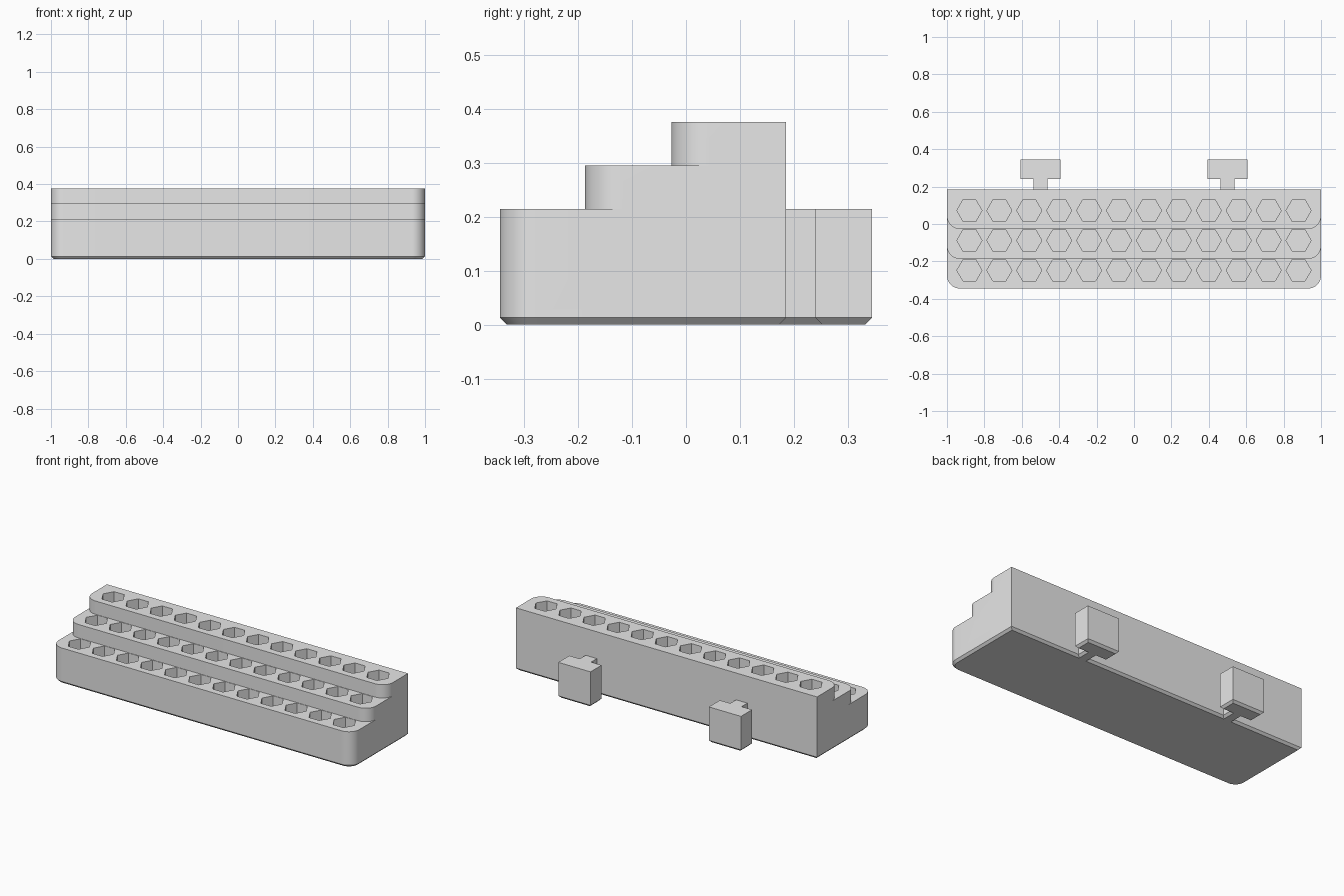
import bpy, bmesh
from math import pi, sin, cos, radians

cube = bpy.data.objects.get("Cube")
if cube:
    bpy.data.objects.remove(cube, do_unlink=True)

BACK, RADIUS, CHAMFER = 0.185, 0.07, 0.013
HOLE_R, HOLE_DEPTH, PITCH, COUNT = 0.067, 0.17, 0.16, 12
# front edge, top height and hole row of each step
STEPS = [(-0.345, 0.214, -0.248), (-0.187, 0.295, -0.088), (-0.027, 0.375, 0.072)]

grey = bpy.data.materials.new("light grey plastic")
grey.use_nodes = True
grey.diffuse_color = (0.8, 0.8, 0.8, 1)
grey.node_tree.nodes["Principled BSDF"].inputs["Base Color"].default_value = (0.8, 0.8, 0.8, 1)


def make_object(name, bm):
    bmesh.ops.recalc_face_normals(bm, faces=bm.faces)
    mesh = bpy.data.meshes.new(name)
    bm.to_mesh(mesh)
    bm.free()
    mesh.materials.append(grey)
    obj = bpy.data.objects.new(name, mesh)
    bpy.context.collection.objects.link(obj)
    return obj


def add_prism(bm, outline, z0, z1, chamfer=0):
    """Extrude a counter-clockwise outline, optionally chamfering its bottom."""
    low = [bm.verts.new((x, y, z0 + chamfer)) for x, y in outline]
    high = [bm.verts.new((x, y, z1)) for x, y in outline]
    bottom = bm.faces.new(low[::-1])
    bm.faces.new(high)
    for i in range(len(low)):
        j = (i + 1) % len(low)
        bm.faces.new((low[i], low[j], high[j], high[i]))
    if chamfer:
        bm.normal_update()
        bmesh.ops.inset_region(bm, faces=[bottom], thickness=chamfer,
                               use_even_offset=True, use_boundary=True)
        for v in bottom.verts:
            v.co.z = z0


def arc(cx, cy, start, segments=12):
    angles = [start + i * pi / 2 / segments for i in range(segments + 1)]
    return [(cx + RADIUS * cos(a), cy + RADIUS * sin(a)) for a in angles]


def step_outline(front, clips=()):
    """Rounded front corners, square back, with T-shaped clips on the back."""
    pts = arc(-1 + RADIUS, front + RADIUS, pi) + arc(1 - RADIUS, front + RADIUS, 1.5 * pi)
    pts.append((1, BACK))
    half = [(0.0375, BACK), (0.0375, 0.24), (0.107, 0.24), (0.107, 0.345)]
    for cx in clips:
        pts += [(cx + x, y) for x, y in half]
        pts += [(cx - x, y) for x, y in reversed(half)]
    pts.append((-1, BACK))
    return pts


def boolean(target, tool, operation):
    tool.hide_render = True
    mod = target.modifiers.new(operation.lower(), 'BOOLEAN')
    mod.operation, mod.solver, mod.object = operation, 'EXACT', tool
    bpy.context.view_layer.objects.active = target
    bpy.ops.object.modifier_apply(modifier=mod.name)
    bpy.data.objects.remove(tool, do_unlink=True)


# stepped body: base with clips, then two upper steps
body = None
for i, (front, top, row) in enumerate(STEPS):
    bm = bmesh.new()
    if i == 0:
        add_prism(bm, step_outline(front, (0.5, -0.5)), 0, top, CHAMFER)
        body = make_object("stepped_holder", bm)
    else:
        add_prism(bm, step_outline(front), 0.1, top)
        boolean(body, make_object("upper_step", bm), 'UNION')

# rows of hexagonal sockets
bm = bmesh.new()
for front, top, row in STEPS:
    for i in range(COUNT):
        cx = (i - (COUNT - 1) / 2) * PITCH
        hexagon = [(cx + HOLE_R * cos(k * pi / 3), row + HOLE_R * sin(k * pi / 3)) for k in range(6)]
        add_prism(bm, hexagon, top - HOLE_DEPTH, top + 0.05)
boolean(body, make_object("socket_cutter", bm), 'DIFFERENCE')

# smooth rounded corners, keep crisp edges
bpy.ops.object.select_all(action='DESELECT')
body.select_set(True)
bpy.context.view_layer.objects.active = body
bpy.ops.object.shade_smooth_by_angle(angle=radians(30))
